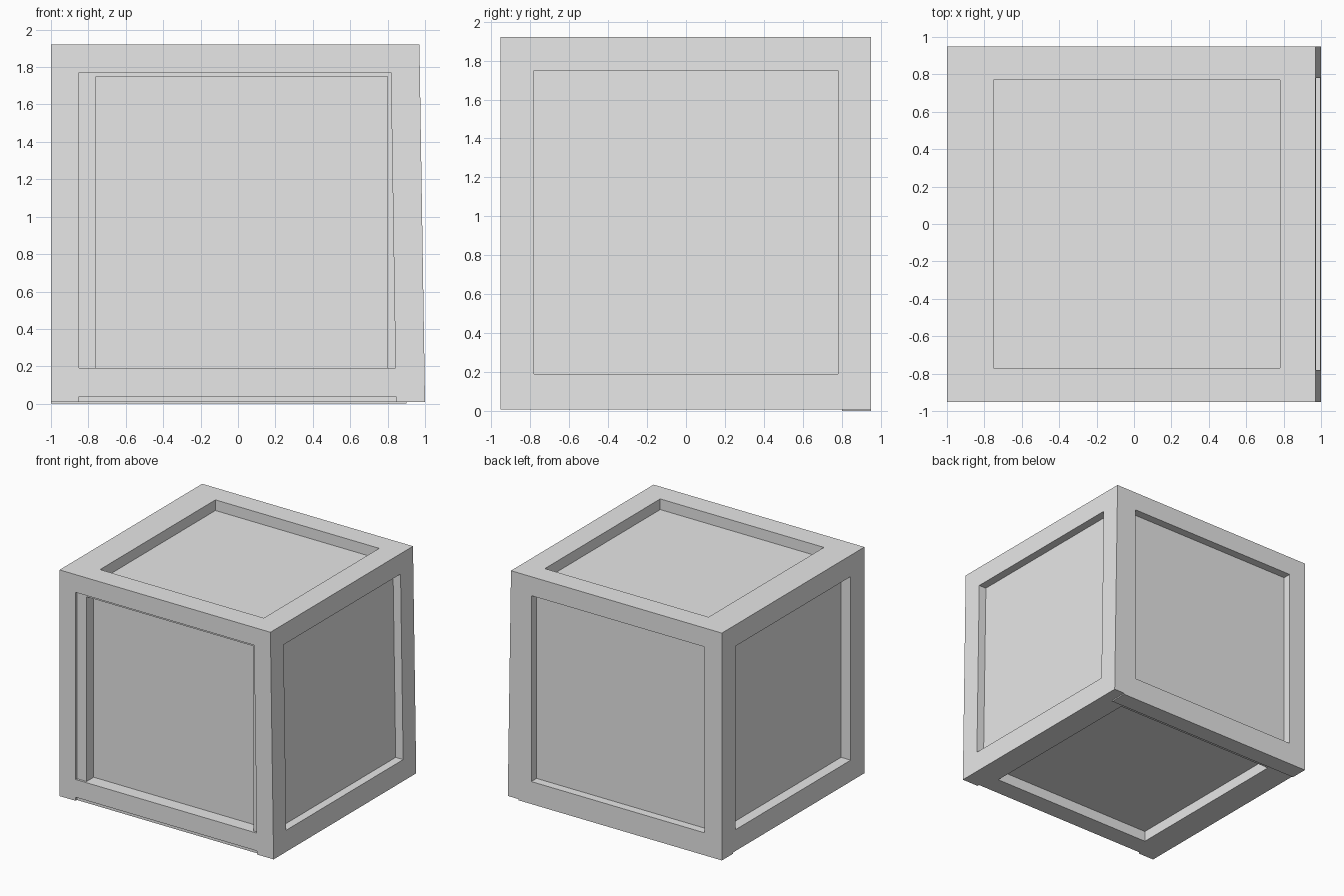
import bpy
import bmesh

if "Cube" in bpy.data.objects:
    bpy.data.objects.remove(bpy.data.objects["Cube"], do_unlink=True)

# single plain grey
grey = bpy.data.materials.new("plain_grey")
grey.use_nodes = True
grey.diffuse_color = (0.8, 0.8, 0.8, 1)
grey.node_tree.nodes["Principled BSDF"].inputs["Base Color"].default_value = (0.8, 0.8, 0.8, 1)

# outer hull and inner core of the crate: (min, max) per axis
HULL = ((-1.0, 1.0), (-0.935, 0.95), (0.01, 1.92))
CORE = ((-0.91, 0.93), (-0.84, 0.88), (0.10, 1.83))


def finish(name, bm):
    """Lean the left-hand side slightly inward towards the top, then add the object."""
    for v in bm.verts:
        if v.co.x > 0.82:
            v.co.x -= 0.03 * v.co.z / 1.92
    bmesh.ops.recalc_face_normals(bm, faces=bm.faces)
    mesh = bpy.data.meshes.new(name)
    bm.to_mesh(mesh)
    bm.free()
    mesh.materials.append(grey)
    obj = bpy.data.objects.new(name, mesh)
    bpy.context.collection.objects.link(obj)
    return obj


def box(name, xs, ys, zs):
    bm = bmesh.new()
    bmesh.ops.create_cube(bm, size=1)
    for v in bm.verts:
        v.co = [r[0] if c < 0 else r[1] for c, r in zip(v.co, (xs, ys, zs))]
    return finish(name, bm)


def frame(name, axis, side, opening):
    """Mitred four-board frame on one side of the crate, around a rectangular opening."""
    u, w = [a for a in range(3) if a != axis]
    bm = bmesh.new()

    def loop(ur, wr, depth):
        verts = []
        for i, j in ((0, 0), (1, 0), (1, 1), (0, 1)):
            co = [0, 0, 0]
            co[axis], co[u], co[w] = depth, ur[i], wr[j]
            verts.append(bm.verts.new(co))
        return verts

    top, floor = HULL[axis][side], CORE[axis][side]
    loops = [loop(HULL[u], HULL[w], top), loop(*opening, top),
             loop(*opening, floor), loop(CORE[u], CORE[w], floor)]
    for k in range(4):
        a, b = loops[k], loops[(k + 1) % 4]
        for i in range(4):
            n = (i + 1) % 4
            bm.faces.new((a[i], a[n], b[n], b[i]))
    return finish(name, bm)


# recessed panels are the faces of the inner core
box("inner_panels", *CORE)

# frames round the six sides
frame("front_frame", 1, 0, ((-0.76, 0.80), (0.19, 1.75)))
frame("back_frame", 1, 1, ((-0.84, 0.78), (0.19, 1.76)))
frame("left_frame", 0, 1, ((-0.78, 0.78), (0.19, 1.75)))
frame("right_frame", 0, 0, ((-0.77, 0.77), (0.19, 1.74)))
frame("top_frame", 2, 1, ((-0.75, 0.78), (-0.77, 0.77)))
frame("bottom_frame", 2, 0, ((-0.76, 0.78), (-0.77, 0.77)))

# thin outer boards on the front, with the lower rail raised between the posts
FRONT = (-0.953, -0.935)
box("front_post_right", (-1.0, -0.85), FRONT, (0.01, 1.92))
box("front_post_left", (0.845, 1.0), FRONT, (0.01, 1.92))
box("front_lower_rail", (-0.85, 0.845), FRONT, (0.04, 0.19))
box("front_upper_rail", (-0.85, 0.845), FRONT, (1.77, 1.92))

# thin runner under the back edge
box("back_runner", (-1.0, 0.9), (0.80, 0.95), (0.0, 0.01))
